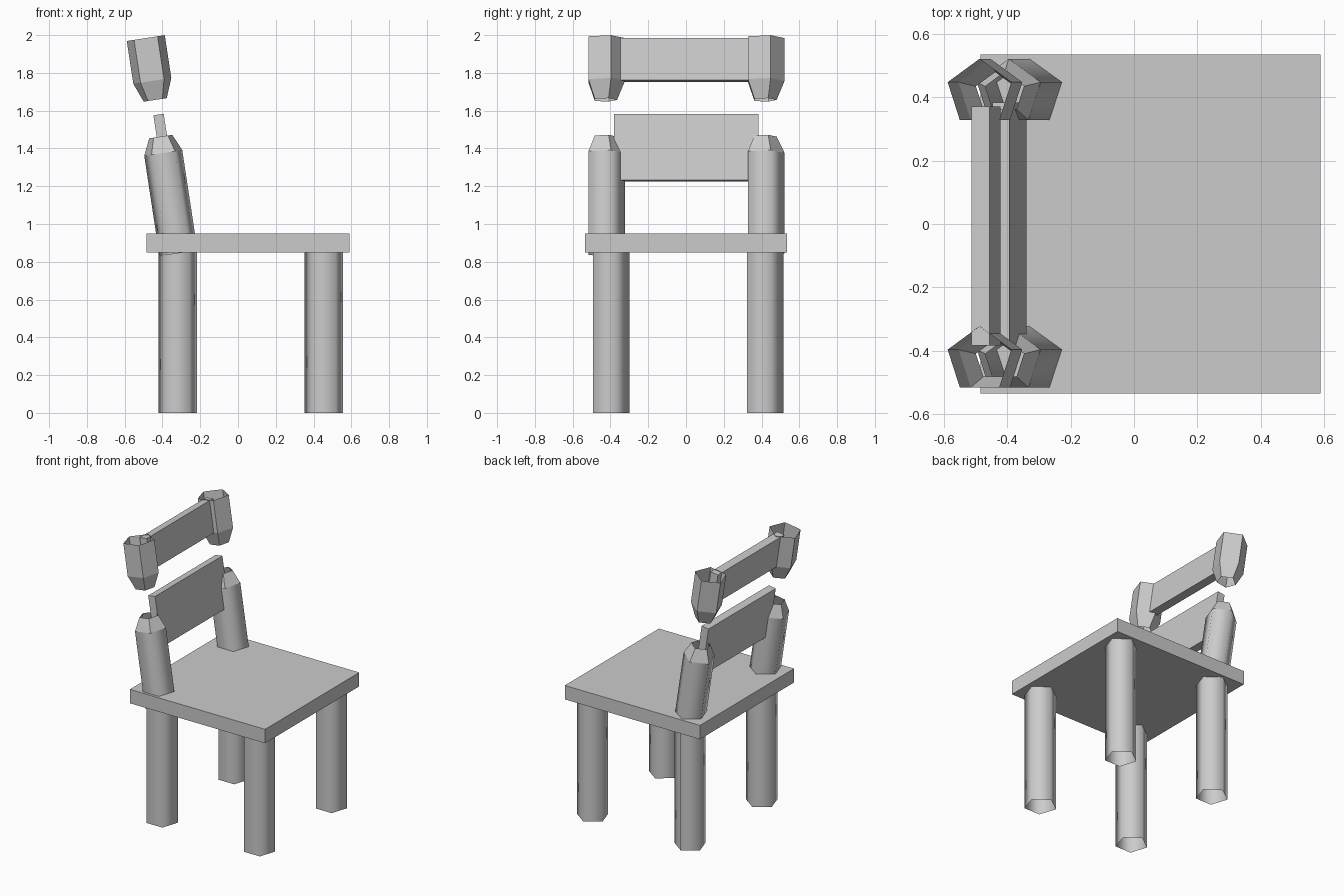
import bpy
import bmesh
from math import atan, cos, sin, pi
from mathutils import Matrix, Vector

cube = bpy.data.objects.get("Cube")
if cube:
    bpy.data.objects.remove(cube)

grey = bpy.data.materials.new("plain grey")
grey.use_nodes = True
color = (0.6, 0.6, 0.6, 1)
grey.diffuse_color = color
grey.node_tree.nodes["Principled BSDF"].inputs["Base Color"].default_value = color

SLOPE = 0.152                              # backward lean of the backrest
LEAN = Matrix.Rotation(-atan(SLOPE), 4, 'Y')
RADIUS, NECK = 0.107, 0.065


def finish(name, bm, matrix):
    mesh = bpy.data.meshes.new(name)
    bm.to_mesh(mesh)
    bm.free()
    mesh.materials.append(grey)
    obj = bpy.data.objects.new(name, mesh)
    obj.matrix_world = matrix
    bpy.context.collection.objects.link(obj)


def tube(name, rings, matrix, smooth=True):
    """Open five-sided tube through (height, radius) rings."""
    bm = bmesh.new()
    loops = []
    for z, r in rings:
        angles = [pi / 2 + 2 * pi * i / 5 for i in range(5)]
        loops.append([bm.verts.new((r * cos(a), r * sin(a), z)) for a in angles])
    for (low, high), (a, b) in zip(zip(loops, loops[1:]), zip(rings, rings[1:])):
        for i in range(5):
            j = (i + 1) % 5
            face = bm.faces.new((low[i], low[j], high[j], high[i]))
            face.smooth = smooth and a[1] == b[1]   # tapered ends stay faceted
    finish(name, bm, matrix)


def box(name, size, matrix):
    bm = bmesh.new()
    bmesh.ops.create_cube(bm, size=1)
    bmesh.ops.scale(bm, vec=size, verts=bm.verts)
    finish(name, bm, matrix)


def leaning(y, z, offset=0):
    """Placement on the leaning line of the backrest."""
    x = -0.315 - SLOPE * (z - 0.845) + offset
    return Matrix.Translation(Vector((x, y, z))) @ LEAN


# Seat
box("seat", (1.075, 1.07, 0.1), Matrix.Translation((0.0525, 0, 0.9)))

# Legs
for end, x in (("back", -0.32), ("front", 0.455)):
    for side, y in (("right", -0.405), ("left", 0.41)):
        tube(f"{end}_leg_{side}", [(0, RADIUS), (0.87, RADIUS)],
             Matrix.Translation((x, y, 0)))

# Backrest posts and the separate caps above them
for side, y in (("right", -0.43), ("left", 0.415)):
    tube(f"post_{side}", [(0, RADIUS), (0.537, RADIUS), (0.625, NECK)],
         leaning(y, 0.845))
    tube(f"post_cap_{side}", [(0, NECK), (0.102, RADIUS), (0.331, RADIUS)],
         leaning(y, 1.657), smooth=False)

# Backrest slats
box("lower_slat", (0.055, 0.765, 0.355), leaning(0.002, 1.404, 0.006))
box("upper_slat", (0.058, 0.755, 0.226), leaning(-0.007, 1.869, 0.003))
